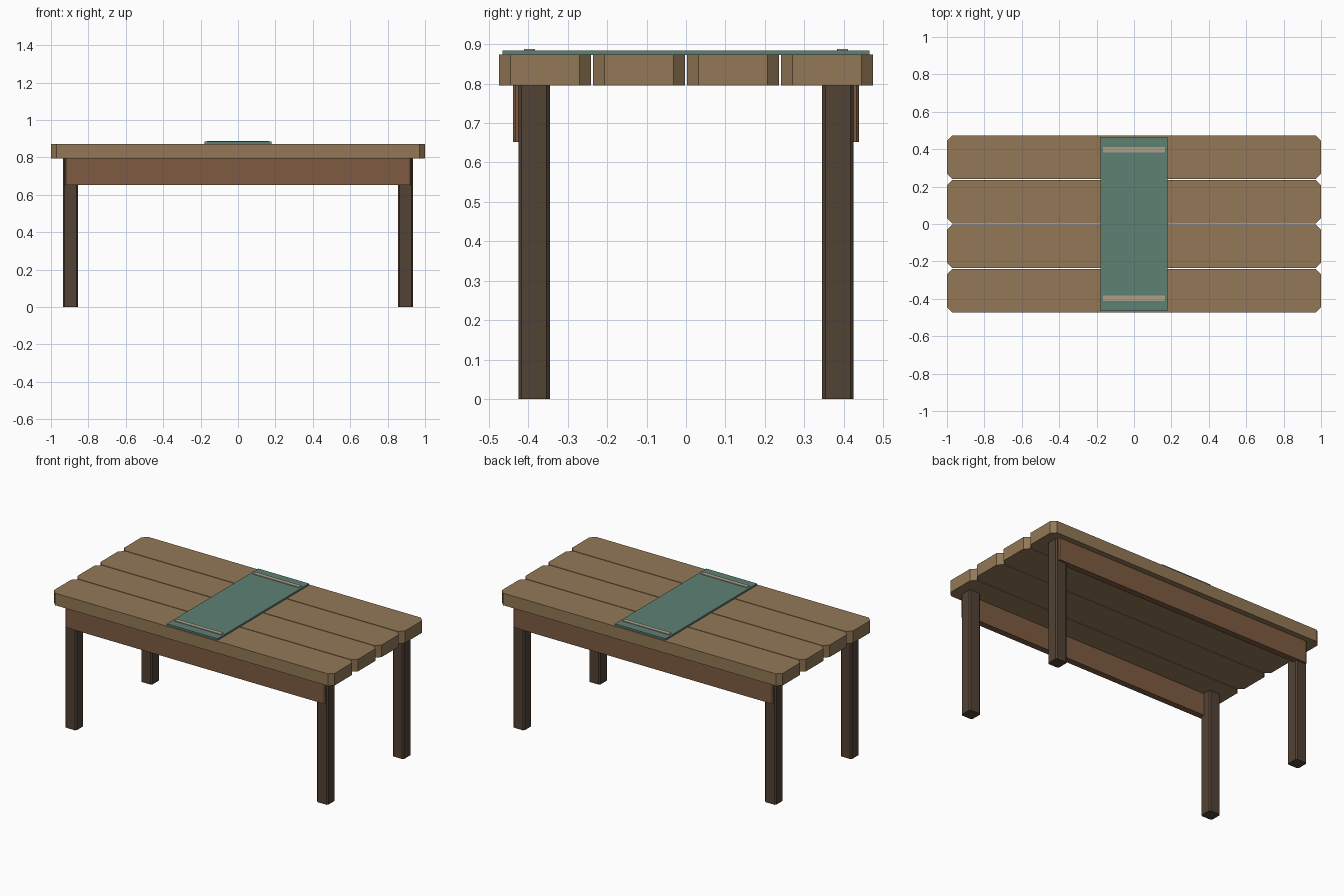
import bpy, bmesh

if "Cube" in bpy.data.objects:
    bpy.data.objects.remove(bpy.data.objects["Cube"])


def material(name, rgb):
    m = bpy.data.materials.new(name)
    m.diffuse_color = (*rgb, 1)
    m.use_nodes = True
    m.node_tree.nodes["Principled BSDF"].inputs["Base Color"].default_value = m.diffuse_color
    return m


plank_wood = material("plank_wood", (0.29, 0.19, 0.095))
apron_wood = material("apron_wood", (0.21, 0.105, 0.052))
leg_wood = material("leg_wood", (0.085, 0.055, 0.036))
cloth = material("cloth", (0.11, 0.22, 0.175))
trim = material("trim", (0.42, 0.35, 0.25))


def block(name, x, y, z, mat, chamfer=0.0):
    """Box from (min, max) ranges, with cut-off vertical corners."""
    c = chamfer
    (x0, x1), (y0, y1), (z0, z1) = x, y, z
    if c:
        outline = [(x0 + c, y0), (x1 - c, y0), (x1, y0 + c), (x1, y1 - c),
                   (x1 - c, y1), (x0 + c, y1), (x0, y1 - c), (x0, y0 + c)]
    else:
        outline = [(x0, y0), (x1, y0), (x1, y1), (x0, y1)]
    bm = bmesh.new()
    face = bm.faces.new([bm.verts.new((px, py, z0)) for px, py in outline])
    top = bmesh.ops.extrude_face_region(bm, geom=[face])
    verts = [v for v in top["geom"] if isinstance(v, bmesh.types.BMVert)]
    bmesh.ops.translate(bm, verts=verts, vec=(0, 0, z1 - z0))
    # keep the bottom closed
    bm.verts.ensure_lookup_table()
    if not any(all(abs(v.co.z - z0) < 1e-6 for v in f.verts) for f in bm.faces):
        bm.faces.new([v for v in bm.verts if abs(v.co.z - z0) < 1e-6])
    bmesh.ops.recalc_face_normals(bm, faces=bm.faces)
    mesh = bpy.data.meshes.new(name)
    bm.to_mesh(mesh)
    bm.free()
    mesh.materials.append(mat)
    ob = bpy.data.objects.new(name, mesh)
    bpy.context.collection.objects.link(ob)
    return ob


def around(centre, half):
    return centre - half, centre + half


# Table top: four planks with clipped corners
for i in range(4):
    block(f"top_plank_{i + 1}", (-1, 1), around((i - 1.5) * 0.238, 0.1165),
          (0.795, 0.873), plank_wood, 0.029)

for sy, side in ((-1, "front"), (1, "back")):
    # Legs
    for sx, end in ((-1, "left"), (1, "right")):
        block(f"{side}_{end}_leg", around(sx * 0.896, 0.04), around(sy * 0.385, 0.04),
              (0, 0.797), leg_wood, 0.008)
    # Long side rail under the top
    block(f"{side}_apron", (-0.925, 0.925), around(sy * 0.418, 0.02),
          (0.652, 0.797), apron_wood, 0.006)
    # Trim stripe at the end of the runner
    block(f"{side}_runner_stripe", (-0.165, 0.165), around(sy * 0.397, 0.014),
          (0.883, 0.888), trim)

# Cloth runner across the middle
block("table_runner", (-0.18, 0.18), (-0.465, 0.465), (0.872, 0.884), cloth)
